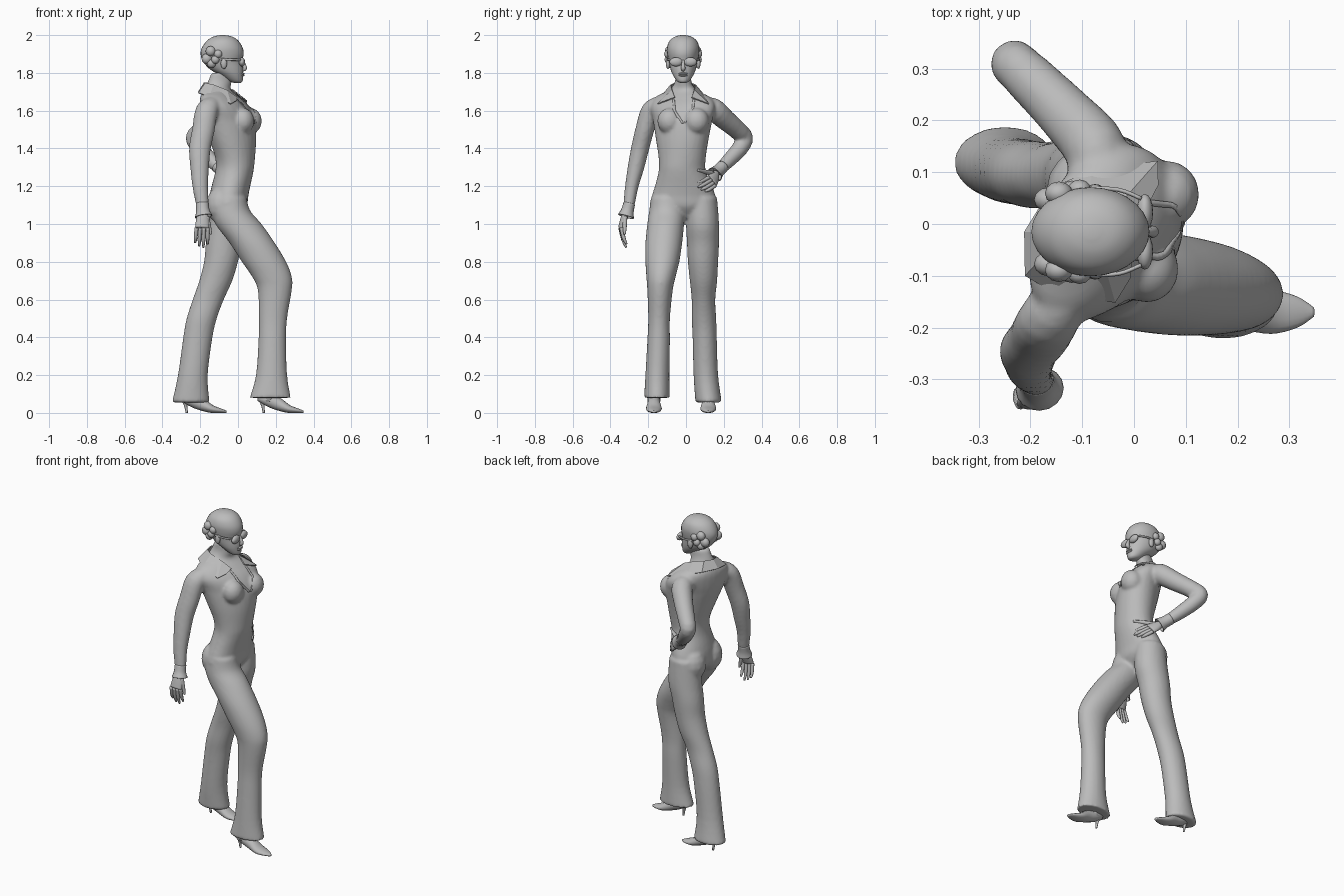
import bpy, bmesh, math
from mathutils import Vector

if "Cube" in bpy.data.objects:
    bpy.data.objects.remove(bpy.data.objects["Cube"])

grey = bpy.data.materials.new("plain grey")
grey.use_nodes = True
grey.diffuse_color = (0.5, 0.5, 0.5, 1)
grey.node_tree.nodes["Principled BSDF"].inputs["Base Color"].default_value = (0.5, 0.5, 0.5, 1)
MID = -0.015   # y of the head and collar centre


def finish(name, bm, smooth=True):
    bmesh.ops.recalc_face_normals(bm, faces=bm.faces)
    for f in bm.faces:
        f.smooth = smooth
    mesh = bpy.data.meshes.new(name)
    bm.to_mesh(mesh)
    bm.free()
    mesh.materials.append(grey)
    obj = bpy.data.objects.new(name, mesh)
    bpy.context.collection.objects.link(obj)
    return obj


def spline(rows, steps):
    """Catmull-Rom interpolation through rows of numbers."""
    rows = [Vector(r) for r in rows]
    out = []
    for i in range(len(rows) - 1):
        a, b, c, d = rows[max(i - 1, 0)], rows[i], rows[i + 1], rows[min(i + 2, len(rows) - 1)]
        for s in range(steps):
            t = s / steps
            out.append(b + (c - a) * (t / 2) + (a * 2 - b * 5 + c * 4 - d) * (t * t / 2)
                       + (b * 3 - a - c * 3 + d) * (t ** 3 / 2))
    return out + [rows[-1]]


def skin(bm, rings, caps=True):
    loops = [[bm.verts.new(p) for p in ring] for ring in rings]
    n = len(loops[0])
    for a, b in zip(loops, loops[1:]):
        for i in range(n):
            bm.faces.new((a[i], a[(i + 1) % n], b[(i + 1) % n], b[i]))
    if caps:
        bm.faces.new(loops[0])
        bm.faces.new(loops[-1])


def slices(bm, rows, n=28, steps=4, twist=False):
    """Loft of level ellipses given as x0, x1, y0, y1, z."""
    rings = []
    for x0, x1, y0, y1, z in spline(rows, steps):
        k = 0.3 * min(max((z - 1.3) / 0.25, 0), 1) if twist else 0
        ring = []
        for i in range(n):
            a = math.tau * i / n
            y = (y0 + y1) / 2 + (y1 - y0) / 2 * math.sin(a)
            x = (x0 + x1) / 2 + (x1 - x0) / 2 * math.cos(a)
            ring.append((x + k * (y - MID), y, z))
        rings.append(ring)
    skin(bm, rings)


def tube(bm, rows, side=(1, 0, 0), n=16, steps=4, caps=True):
    """Sweep along x, y, z with radii across and along the side vector."""
    rows = spline([r if len(r) == 5 else (*r, r[3]) for r in rows], steps)
    pts = [Vector(r[:3]) for r in rows]
    rings = []
    for i, r in enumerate(rows):
        t = (pts[min(i + 1, len(pts) - 1)] - pts[max(i - 1, 0)]).normalized()
        u = Vector(side)
        u = (u - t * u.dot(t)).normalized()
        v = t.cross(u)
        rings.append([pts[i] + u * (r[3] * math.cos(math.tau * j / n))
                      + v * (r[4] * math.sin(math.tau * j / n)) for j in range(n)])
    skin(bm, rings, caps)


def ball(bm, at, size, segments=16):
    made = bmesh.ops.create_uvsphere(bm, u_segments=segments, v_segments=segments // 2, radius=1)
    bmesh.ops.scale(bm, vec=size, verts=made["verts"])
    bmesh.ops.translate(bm, vec=at, verts=made["verts"])


# Torso, bust, legs and sleeves, fused into one smooth suit
bm = bmesh.new()
slices(bm, [(-.10, .0, -.08, .05, 1.03), (-.15, .045, -.185, .16, 1.09), (-.15, .055, -.18, .155, 1.15),
            (-.14, .065, -.165, .14, 1.2), (-.12, .082, -.145, .105, 1.28), (-.12, .09, -.145, .105, 1.35),
            (-.15, .095, -.16, .12, 1.45), (-.18, .085, -.175, .14, 1.55), (-.19, .05, -.19, .155, 1.62),
            (-.19, .0, -.165, .13, 1.67), (-.175, -.04, -.09, .055, 1.71), (-.16, -.035, -.06, .03, 1.75),
            (-.14, -.03, -.055, .025, 1.8)], twist=True)
for side in (-1, 1):
    y = MID + side * .072
    ball(bm, (.045 + .02 * side, y, 1.545), (.062, .066, .07))
    ball(bm, (-.085, MID + side * .08, 1.1), (.085, .085, .1))
# forward leg
slices(bm, [(-.13, .045, -.185, -.0, 1.14), (-.14, .065, -.195, -.005, 1.07), (-.12, .125, -.205, -.01, 1.0),
            (-.045, .195, -.215, -.02, .9), (.02, .255, -.215, -.035, .8), (.075, .285, -.21, -.055, .72),
            (.105, .285, -.205, -.07, .65), (.11, .26, -.2, -.085, .5), (.108, .255, -.205, -.085, .38),
            (.095, .26, -.215, -.088, .2), (.062, .28, -.222, -.085, .08)])
# rear leg
slices(bm, [(-.14, .04, -.0, .165, 1.14), (-.155, .045, .0, .175, 1.0), (-.17, .02, .005, .175, .9),
            (-.18, .0, .01, .17, .8), (-.205, -.03, .02, .165, .7), (-.24, -.075, .03, .155, .6),
            (-.272, -.112, .03, .16, .5), (-.29, -.135, .035, .163, .4), (-.318, -.16, .04, .17, .2),
            (-.35, -.15, .05, .19, .055)])
# hanging sleeve
tube(bm, [(-.13, -.13, 1.63, .05), (-.165, -.185, 1.6, .06, .052), (-.183, -.218, 1.5, .06, .05),
          (-.202, -.243, 1.4, .058, .048), (-.203, -.265, 1.3, .05, .044), (-.2, -.287, 1.2, .042, .036),
          (-.188, -.302, 1.1, .034, .03), (-.185, -.308, 1.06, .03, .027)])
# bent sleeve
tube(bm, [(-.08, .09, 1.62, .05), (-.075, .145, 1.605, .062), (-.13, .21, 1.55, .055), (-.195, .275, 1.495, .05),
          (-.232, .31, 1.455, .046), (-.2, .285, 1.4, .044), (-.14, .225, 1.335, .038), (-.075, .165, 1.275, .028)],
     side=(.7, -.6, .5))
suit = finish("fitted_suit", bm)
fuse = suit.modifiers.new("fuse", "REMESH")
fuse.mode = "VOXEL"
fuse.voxel_size = .009
fuse.use_smooth_shade = True
soften = suit.modifiers.new("soften", "SMOOTH")
soften.iterations = 5

# Flared cuffs
for name, rows in (("hanging_cuff", [(-.189, -.3, 1.11, .034, .031), (-.186, -.31, 1.07, .036, .034),
                                     (-.182, -.318, 1.04, .047, .044)]),
                   ("bent_cuff", [(-.11, .195, 1.305, .034), (-.08, .17, 1.28, .035), (-.06, .153, 1.262, .044)])):
    bm = bmesh.new()
    tube(bm, rows, caps=False)
    finish(name, bm).modifiers.new("cloth", "SOLIDIFY").thickness = .004


# Hands: palm, four fingers and thumb
def hand(name, wrist, knuckle, tip, across, thumb):
    wrist, knuckle, tip, across = map(Vector, (wrist, knuckle, tip, across))
    bm = bmesh.new()
    tube(bm, [(*wrist, .021, .018), (*wrist.lerp(knuckle, .5), .034, .018), (*knuckle, .037, .014)], side=across)
    for i in range(4):
        off = (i - 1.5) * .0195
        root = knuckle + across * off
        end = tip + across * off * 1.15 + (wrist - tip) * (.09 * abs(i - 1.7))
        bend = root.lerp(end, .55) + (knuckle - wrist) * .08
        tube(bm, [(*root, .0105), (*bend, .01), (*end, .005)], side=across, n=8)
    base = wrist.lerp(knuckle, .35) + across * .02
    tube(bm, [(*base, .014), (*base.lerp(Vector(thumb), .6), .011), (*thumb, .006)], side=(.3, .8, .4), n=8)
    finish(name, bm)


hand("hanging_hand", (-.184, -.315, 1.07), (-.19, -.345, .98), (-.195, -.318, .87), (1, .1, 0), (-.143, -.325, .945))
hand("hip_hand", (-.065, .158, 1.268), (-.005, .138, 1.225), (.055, .068, 1.185), (.25, -.55, .75), (.06, .062, 1.285))

# Head with the jaw and brow
bm = bmesh.new()
slices(bm, [(x0, x1, MID - w, MID + w, z) for x0, x1, w, z in
            ((-.02, .015, .016, 1.747), (-.05, .025, .034, 1.758), (-.1, .027, .055, 1.79), (-.15, .027, .067, 1.82),
             (-.185, .022, .076, 1.86), (-.198, .03, .084, 1.9), (-.19, .024, .085, 1.935), (-.165, .002, .072, 1.97),
             (-.13, -.03, .043, 1.992), (-.095, -.07, .012, 2.0))])
finish("head", bm)

bm = bmesh.new()
tube(bm, [(.022, MID, 1.865, .007), (.032, MID, 1.845, .009), (.036, MID, 1.824, .012), (.024, MID, 1.815, .009)],
     side=(0, 1, 0), n=10)
finish("nose", bm)
bm = bmesh.new()
for z in (1.787, 1.796):
    ball(bm, (.024, MID, z), (.011, .024, .006))
finish("lips", bm)

# Wraparound glasses
for side, word in ((-1, "right"), (1, "left")):
    bm = bmesh.new()
    ball(bm, (.021, MID + side * .038, 1.858), (.016, .035, .024))
    tube(bm, [(.014, MID + side * .064, 1.868, .004, .006), (-.03, MID + side * .081, 1.87, .004, .006),
              (-.09, MID + side * .084, 1.872, .004, .006)], side=(0, 1, 0), n=8)
    finish(word + "_lens_and_temple", bm)
    bm = bmesh.new()
    ball(bm, (-.075, MID + side * .08, 1.85), (.017, .012, .029))
    finish(word + "_ear", bm)
    bm = bmesh.new()
    for x, y, z, r in ((-.105, .082, 1.9, .022), (-.145, .074, 1.915, .027), (-.165, .062, 1.875, .028),
                       (-.12, .08, 1.87, .022), (-.14, .068, 1.85, .024)):
        ball(bm, (x, MID + side * y, z), (r, r * .85, r), 12)
    finish(word + "_hair_curls", bm)

# Folded collar and neckline edges
bm = bmesh.new()
half = [((-.18, 0, 1.75), (-.212, 0, 1.7)), ((-.16, .045, 1.748), (-.185, .085, 1.695)),
        ((-.11, .067, 1.738), (-.115, .12, 1.675)), ((-.04, .06, 1.71), (.005, .137, 1.638)),
        ((.01, .045, 1.672), (.02, .09, 1.655))]
path = [[(x, -y, z) for x, y, z in pair] for pair in half[:0:-1]] + half
rows = [[bm.verts.new((x + .3 * y, y + MID, z)) for x, y, z in pair] for pair in path]
for a, b in zip(rows, rows[1:]):
    bm.faces.new((a[0], b[0], b[1], a[1]))
finish("shirt_collar", bm, False).modifiers.new("cloth", "SOLIDIFY").thickness = .006

bm = bmesh.new()
for side in (-1, 1):
    line = spline([(.02, side * .05, 1.67), (.07, side * .04, 1.61), (.1, 0, 1.535)], 8)
    edge = [[bm.verts.new((p.x + .3 * p.y, p.y + MID + w, p.z)) for w in (0, side * .012)] for p in line]
    for a, b in zip(edge, edge[1:]):
        bm.faces.new((a[0], b[0], b[1], a[1]))
neckline = finish("neckline_edge", bm)
wrap = neckline.modifiers.new("lie on the suit", "SHRINKWRAP")
wrap.target = suit
wrap.offset = .003
neckline.modifiers.new("cloth", "SOLIDIFY").thickness = .004


# Pointed shoes with stiletto heels
def shoe(name, x, y):
    bm = bmesh.new()
    tube(bm, [(x - .02, y, .08, .02, .016), (x + .02, y, .072, .032, .03), (x + .08, y, .05, .034, .034),
              (x + .14, y, .022, .042, .022), (x + .19, y, .012, .03, .012), (x + .222, y, .006, .009, .006)],
         side=(0, 1, 0))
    tube(bm, [(x + .035, y, .06, .034), (x + .05, y, .16, .034)])
    tube(bm, [(x - .004, y, .085, .02), (x + .006, y, .04, .009), (x + .012, y, .0, .006)], n=8)
    finish(name, bm)


shoe("forward_shoe", .125, -.17)
shoe("rear_shoe", -.283, .118)
